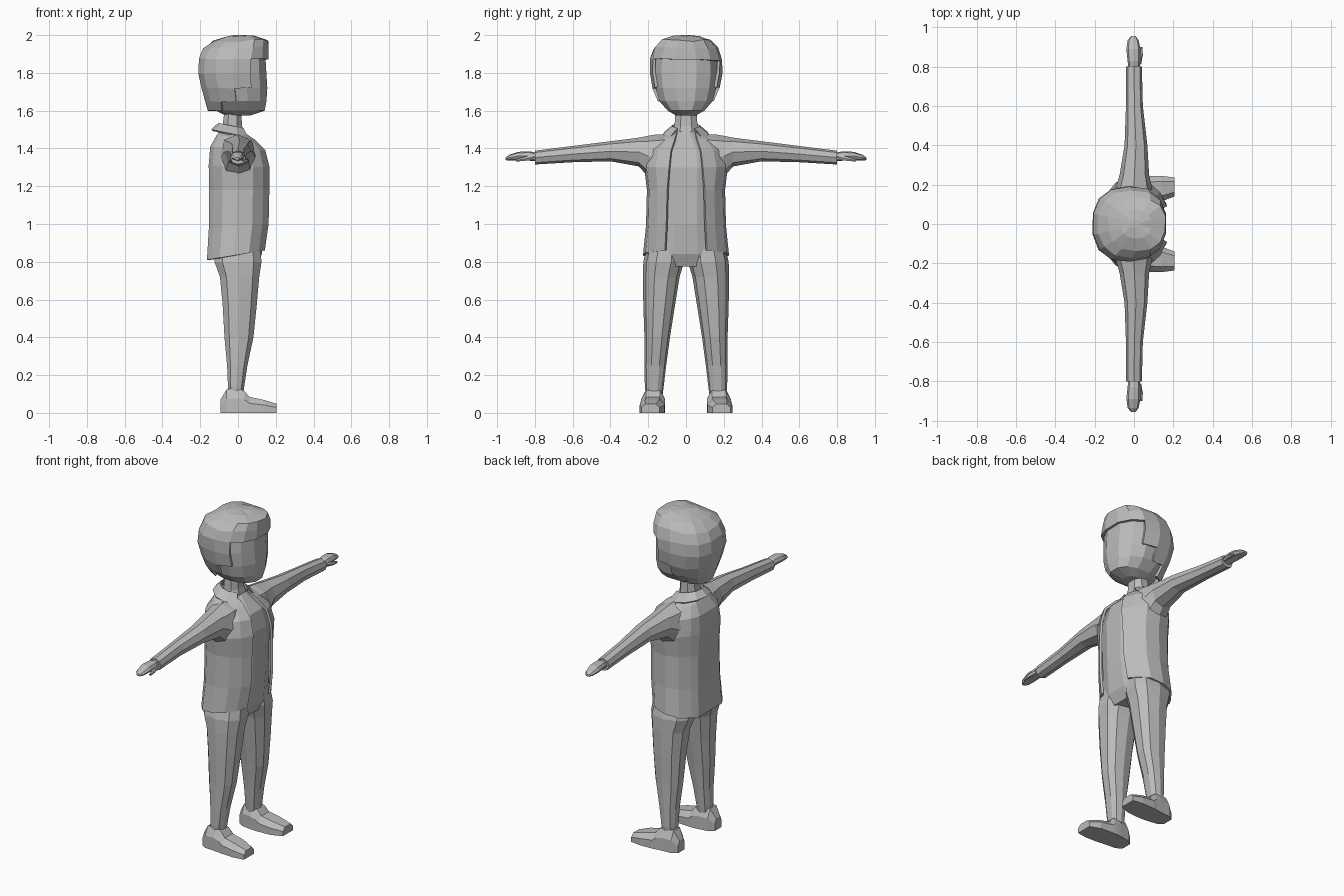
import bpy, bmesh, math, random

random.seed(4)
grey = bpy.data.materials.new("plain grey")
grey.diffuse_color = (0.5, 0.5, 0.5, 1)


def loft(name, rings, closed=True, caps=True, keep=None, thickness=0):
    """Skin a list of equal-length point rings into one flat-shaded object."""
    bm = bmesh.new()
    rows = [[bm.verts.new(p) for p in ring] for ring in rings]
    n = len(rows[0])
    for a, b in zip(rows, rows[1:]):
        for i in range(n if closed else n - 1):
            j = (i + 1) % n
            bm.faces.new((a[i], a[j], b[j], b[i]))
    if caps:
        bm.faces.new(rows[0][::-1])
        bm.faces.new(rows[-1])
    if keep:
        drop = [f for f in bm.faces if not keep(f.calc_center_median())]
        bmesh.ops.delete(bm, geom=drop, context='FACES')
    bmesh.ops.recalc_face_normals(bm, faces=bm.faces)
    me = bpy.data.meshes.new(name)
    bm.to_mesh(me)
    bm.free()
    me.materials.append(grey)
    ob = bpy.data.objects.new(name, me)
    bpy.context.collection.objects.link(ob)
    if thickness:
        mod = ob.modifiers.new("thickness", 'SOLIDIFY')
        mod.thickness = thickness
        mod.offset = -1
    return ob


def spow(v, e):
    return math.copysign(abs(v) ** e, v)


def oval(z, x0, x1, ry, sides=12, cy=0, e=0.85, jitter=0):
    """Horizontal rounded ring between x0 and x1."""
    pts = []
    for i in range(sides):
        a = 2 * math.pi * (i + 0.5) / sides
        k = 1 - jitter * random.random()
        pts.append(((x0 + x1) / 2 + k * (x1 - x0) / 2 * spow(math.cos(a), e),
                    cy + k * ry * spow(math.sin(a), e),
                    z + jitter * 0.3 * (random.random() - 0.5)))
    return pts


# Head
loft("head", [oval(z, a, b, w) for z, a, b, w in [
    (1.575, -0.07, 0.07, 0.055), (1.60, -0.12, 0.145, 0.10),
    (1.65, -0.15, 0.155, 0.145), (1.72, -0.17, 0.16, 0.165),
    (1.80, -0.18, 0.155, 0.175), (1.88, -0.17, 0.15, 0.17),
    (1.95, -0.11, 0.12, 0.12)]])


# Hair shell, cut away around the face
def hair_area(c):
    if c.z > 1.86:
        return True
    return c.x < (0.075 if c.z > 1.74 else 0.0 if c.z > 1.66 else -0.06)


hair_rings = [oval(z, a, b, w, 14, 0, 0.85, j) for z, a, b, w, j in [
    (1.60, -0.165, 0.14, 0.105, 0.02), (1.65, -0.18, 0.16, 0.15, 0.03),
    (1.72, -0.20, 0.165, 0.18, 0.03), (1.80, -0.218, 0.165, 0.196, 0.03),
    (1.87, -0.215, 0.168, 0.197, 0.04), (1.93, -0.19, 0.172, 0.178, 0.05),
    (1.97, -0.14, 0.165, 0.14, 0.05), (1.993, -0.07, 0.09, 0.075, 0.03),
    (2.0, -0.02, 0.03, 0.02, 0)]]
loft("hair", hair_rings, keep=hair_area, thickness=0.015)

# Neck
loft("neck", [oval(z, a, b, w, 8) for z, a, b, w in [
    (1.44, -0.11, 0.05, 0.085), (1.52, -0.085, 0.025, 0.065),
    (1.60, -0.075, 0.02, 0.06)]])

# Shirt and hips
loft("shirt_and_hips", [oval(z, a, b, w) for z, a, b, w in [
    (0.775, -0.09, 0.10, 0.17), (0.84, -0.13, 0.13, 0.205),
    (1.00, -0.135, 0.148, 0.18), (1.30, -0.135, 0.152, 0.19),
    (1.40, -0.125, 0.125, 0.17), (1.47, -0.09, 0.055, 0.08),
    (1.49, -0.08, 0.035, 0.065)]])


# Open jacket: every ring runs from one front edge round the back to the other
def jacket_ring(z, zb, x0, x1, ry, edge):
    half = [(x1, edge, z)]
    cx, rx = (x0 + x1) / 2, (x1 - x0) / 2
    for deg in (42, 68, 92, 118, 144, 168):
        a = math.radians(deg)
        x = cx + rx * spow(math.cos(a), 0.8)
        t = (x1 - x) / (x1 - x0)
        half.append((x, max(edge, ry * spow(math.sin(a), 0.8)), z + (zb - z) * t))
    return half + [(x, -y, h) for x, y, h in reversed(half)]


loft("jacket", [jacket_ring(*r) for r in [
    (0.86, 0.81, -0.167, 0.142, 0.228, 0.112),
    (1.00, 0.98, -0.157, 0.162, 0.212, 0.105),
    (1.18, 1.18, -0.155, 0.166, 0.207, 0.10),
    (1.30, 1.31, -0.158, 0.167, 0.222, 0.09),
    (1.39, 1.41, -0.150, 0.145, 0.20, 0.08),
    (1.45, 1.47, -0.115, 0.085, 0.145, 0.06),
    (1.48, 1.50, -0.09, 0.04, 0.08, 0.05)]],
    closed=False, caps=False, thickness=0.014)


# Turned-down collar, open at the throat
def collar_ring(rx, ry, z_front, z_back, gap):
    pts = []
    for i in range(9):
        a = math.radians(gap + (360 - 2 * gap) * i / 8)
        t = (1 - math.cos(a)) / 2
        pts.append((-0.03 + rx * math.cos(a), ry * math.sin(a),
                    z_front + (z_back - z_front) * t))
    return pts


loft("collar", [collar_ring(0.075, 0.07, 1.46, 1.50, 35),
                collar_ring(0.075, 0.075, 1.505, 1.535, 38),
                collar_ring(0.112, 0.125, 1.455, 1.50, 42)],
     closed=False, caps=False, thickness=0.01)


def arm_ring(s, y, cx, rx, z0, z1, sides=8):
    """Upright ring across the arm."""
    return [(cx + rx * spow(math.cos(a), 0.9), s * y,
             (z0 + z1) / 2 + (z1 - z0) / 2 * spow(math.sin(a), 0.9))
            for a in (2 * math.pi * i / sides for i in range(sides))]


def shoe_ring(x, y0, y1, top):
    """Section of the shoe: flat sole, straight wall, narrower top."""
    w = (y1 - y0) * 0.22
    wall = top * 0.6
    return [(x, y0, 0), (x, y1, 0), (x, y1, wall),
            (x, y1 - w, top), (x, y0 + w, top), (x, y0, wall)]


for s, side in ((1, "left"), (-1, "right")):
    # Sleeve
    loft(side + "_sleeve", [arm_ring(s, *r) for r in [
        (0.08, -0.005, 0.10, 1.25, 1.475), (0.15, -0.002, 0.10, 1.235, 1.475),
        (0.20, 0.0, 0.088, 1.25, 1.467), (0.25, 0.002, 0.075, 1.305, 1.457),
        (0.40, 0.010, 0.058, 1.332, 1.438), (0.60, 0.002, 0.043, 1.327, 1.413),
        (0.80, 0.0, 0.040, 1.315, 1.388)]])
    # Hand and thumb
    loft(side + "_hand", [arm_ring(s, *r) for r in [
        (0.78, 0.0, 0.026, 1.333, 1.375), (0.83, 0.0, 0.033, 1.335, 1.385),
        (0.89, -0.003, 0.036, 1.337, 1.382), (0.935, -0.004, 0.028, 1.336, 1.366),
        (0.955, -0.004, 0.012, 1.338, 1.352)]])
    loft(side + "_thumb", [arm_ring(s, *r, 6) for r in [
        (0.81, 0.022, 0.014, 1.338, 1.368), (0.86, 0.034, 0.011, 1.332, 1.355),
        (0.90, 0.036, 0.006, 1.330, 1.343)]])
    # Trouser leg
    loft(side + "_leg", [oval(z, a, b, (o - i) / 2, 10, s * (o + i) / 2)
                         for z, a, b, i, o in [
        (0.10, -0.052, 0.03, 0.123, 0.213), (0.14, -0.055, 0.035, 0.118, 0.218),
        (0.25, -0.06, 0.052, 0.105, 0.22), (0.40, -0.075, 0.085, 0.085, 0.22),
        (0.57, -0.085, 0.103, 0.058, 0.226), (0.72, -0.10, 0.117, 0.034, 0.228),
        (0.80, -0.13, 0.13, 0.01, 0.226), (0.90, -0.12, 0.12, 0.01, 0.20)]])
    # Shoe
    rings = [shoe_ring(*r) for r in [
        (-0.093, 0.145, 0.21, 0.07), (-0.06, 0.122, 0.23, 0.125),
        (0.0, 0.113, 0.235, 0.13), (0.035, 0.11, 0.238, 0.115),
        (0.06, 0.11, 0.242, 0.085), (0.14, 0.115, 0.245, 0.068),
        (0.205, 0.14, 0.236, 0.048)]]
    loft(side + "_shoe", [[(x, s * y, z) for x, y, z in r] for r in rings])
